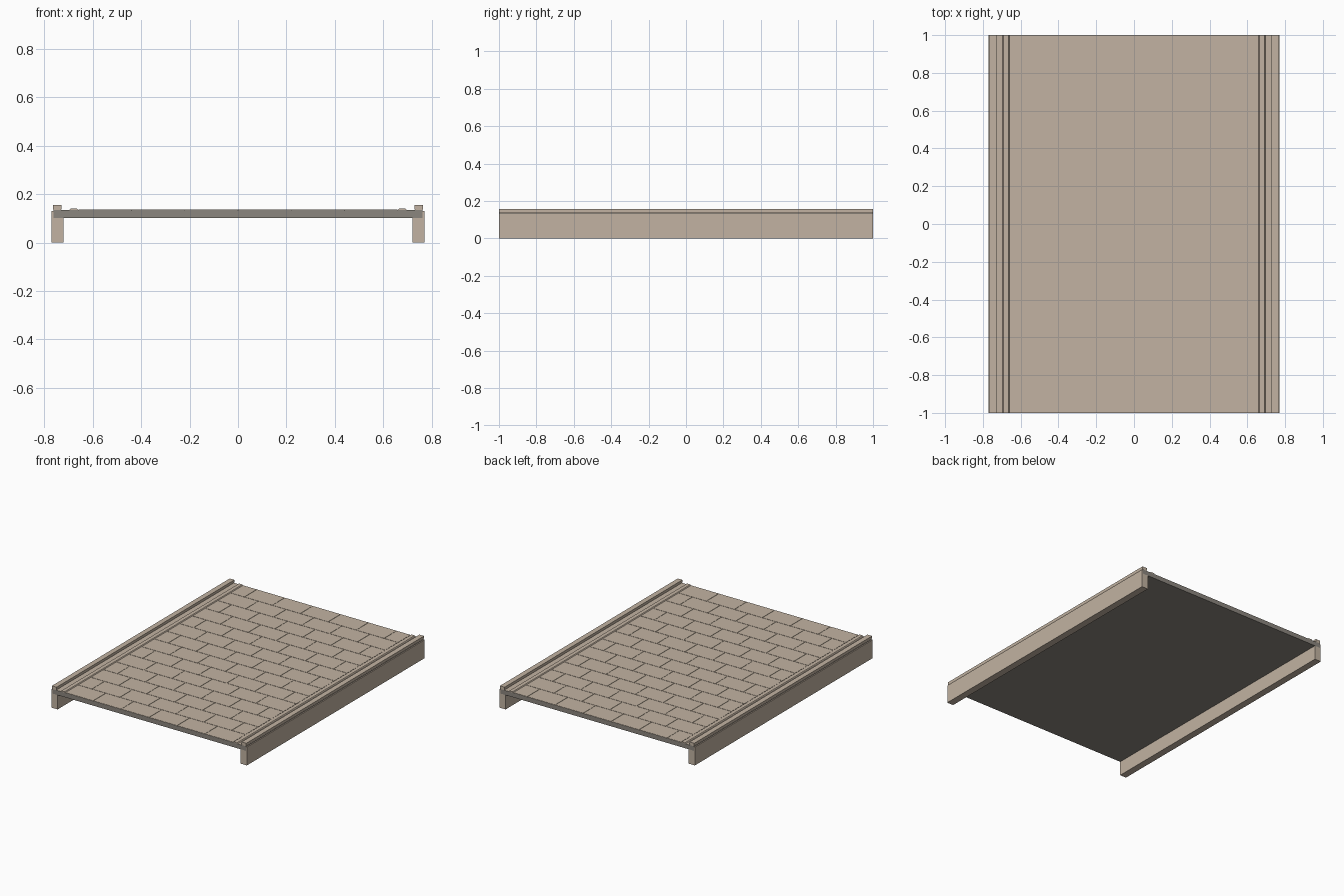
import bpy
import bmesh

cube = bpy.data.objects.get("Cube")
if cube:
    bpy.data.objects.remove(cube, do_unlink=True)


def material(name, colour):
    mat = bpy.data.materials.new(name)
    mat.use_nodes = True
    mat.diffuse_color = (*colour, 1)
    mat.node_tree.nodes["Principled BSDF"].inputs["Base Color"].default_value = (*colour, 1)
    return mat


stone = material("sandstone", (0.54, 0.45, 0.36))
concrete = material("grey concrete", (0.26, 0.24, 0.21))


def add_box(bm, x, y, z):
    verts = bmesh.ops.create_cube(bm, size=1)["verts"]
    for v in verts:
        for axis, (low, high) in enumerate((x, y, z)):
            v.co[axis] = high if v.co[axis] > 0 else low


def finish(bm, name, *mats):
    mesh = bpy.data.meshes.new(name)
    bm.to_mesh(mesh)
    bm.free()
    obj = bpy.data.objects.new(name, mesh)
    for mat in mats:
        mesh.materials.append(mat)
    bpy.context.collection.objects.link(obj)
    return obj


def box(name, x, y, z, mat):
    bm = bmesh.new()
    add_box(bm, x, y, z)
    return finish(bm, name, mat)


def extrusion(name, profile, mat):
    """Run an x-z outline along the whole length of the deck."""
    bm = bmesh.new()
    face = bm.faces.new([bm.verts.new((x, -1, z)) for x, z in profile])
    swept = bmesh.ops.extrude_face_region(bm, geom=[face])["geom"]
    for v in swept:
        if isinstance(v, bmesh.types.BMVert):
            v.co.y = 1
    bmesh.ops.recalc_face_normals(bm, faces=bm.faces)
    return finish(bm, name, mat)


# Deck slab, stone coloured on its upper face
bm = bmesh.new()
add_box(bm, (-0.762, 0.762), (-1, 1), (0.102, 0.134))
bm.normal_update()
for f in bm.faces:
    f.material_index = 1 if f.normal.z > 0.5 else 0
finish(bm, "deck_slab", concrete, stone)

# Edge beams, parapet rails and low kerb strips on both sides
for side, label in ((1, "left"), (-1, "right")):
    def span(a, b):
        return tuple(sorted((side * a, side * b)))

    box(label + "_edge_beam_lower", span(0.72, 0.77), (-1, 1), (0, 0.102), stone)
    box(label + "_edge_beam_lip", span(0.762, 0.77), (-1, 1), (0.102, 0.13), stone)
    rail = [(0.732, 0.134), (0.761, 0.134), (0.765, 0.14),
            (0.765, 0.156), (0.728, 0.156), (0.728, 0.14)]
    extrusion(label + "_rail", [(side * x, z) for x, z in rail], stone)
    kerb = [(0.66, 0.134), (0.697, 0.134), (0.692, 0.14), (0.665, 0.14)]
    extrusion(label + "_kerb_strip", [(side * x, z) for x, z in kerb], stone)

# Paving tiles laid in running bond
rows, columns, half_width, gap = 14, 6, 0.66, 0.0015
depth, width = 2 / rows, 2 * half_width / columns
bm = bmesh.new()
for row in range(rows):
    y = -1 + row * depth
    shift = (row % 2) * width / 2
    for col in range(columns + row % 2):
        x0 = max(-half_width, -half_width + col * width - shift)
        x1 = min(half_width, -half_width + (col + 1) * width - shift)
        add_box(bm, (x0 + gap, x1 - gap), (y + gap, y + depth - gap), (0.134, 0.136))
finish(bm, "paving_tiles", stone)
